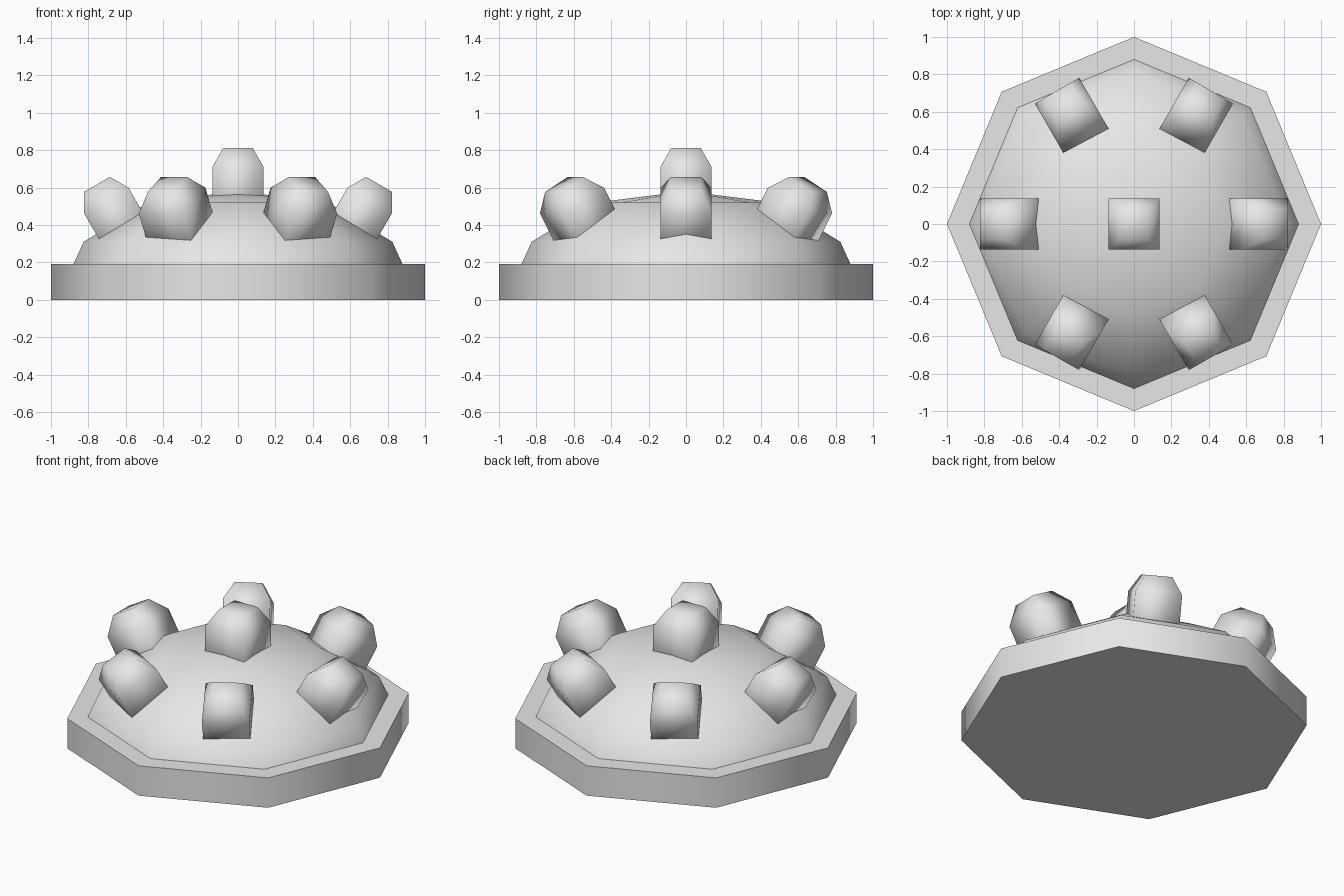
import bpy
import bmesh
from math import cos, sin, pi, radians, sqrt
from mathutils import Matrix

default_cube = bpy.data.objects.get("Cube")
if default_cube:
    bpy.data.objects.remove(default_cube, do_unlink=True)

# Single grey material
grey = bpy.data.materials.new("light_grey")
grey.use_nodes = True
colour = (0.8, 0.8, 0.8, 1)
grey.diffuse_color = colour
grey.node_tree.nodes["Principled BSDF"].inputs["Base Color"].default_value = colour


def lathe(name, profile, sides, start=0.0, matrix=Matrix(), sharp=60):
    """Spin a (radius, height) profile into a closed, faceted solid."""
    bm = bmesh.new()
    rings = []
    for r, z in profile:
        count = sides if r > 0 else 1
        rings.append([bm.verts.new((r * cos(start + 2 * pi * i / sides),
                                    r * sin(start + 2 * pi * i / sides), z))
                      for i in range(count)])
    for low, high in zip(rings, rings[1:]):
        for i in range(sides):
            j = (i + 1) % sides
            if len(high) == 1:
                bm.faces.new((low[i], low[j], high[0]))
            else:
                bm.faces.new((low[i], low[j], high[j], high[i]))
    bm.faces.new(rings[0][::-1])
    if len(rings[-1]) > 1:
        bm.faces.new(rings[-1])
    mesh = bpy.data.meshes.new(name)
    bm.to_mesh(mesh)
    bm.free()
    mesh.materials.append(grey)
    obj = bpy.data.objects.new(name, mesh)
    obj.matrix_world = matrix
    bpy.context.collection.objects.link(obj)
    bpy.ops.object.select_all(action='DESELECT')
    obj.select_set(True)
    bpy.context.view_layer.objects.active = obj
    bpy.ops.object.shade_smooth_by_angle(angle=radians(sharp))
    return obj


# Eight-sided plinth and the dome on it
lathe("base_plate", [(1, 0), (1, 0.19)], 8)
lathe("dome", [(0.88, 0.19), (0.825, 0.31), (0.48, 0.52), (0, 0.58)], 8)

# Square knobs with chamfered tops, origin at the top face
knob = [(half * sqrt(2), z) for half, z in
        [(0.137, -0.42), (0.137, -0.1), (0.08, 0)]]
lathe("top_knob", knob, 4, pi / 4, Matrix.Translation((0, 0, 0.81)), 120)

# Ring of six knobs leaning outward
for i in range(6):
    place = (Matrix.Rotation(i * pi / 3, 4, 'Z')
             @ Matrix.Translation((0.754, 0, 0.617))
             @ Matrix.Rotation(radians(30), 4, 'Y'))
    lathe(f"outer_knob_{i + 1}", knob, 4, pi / 4, place, 120)
